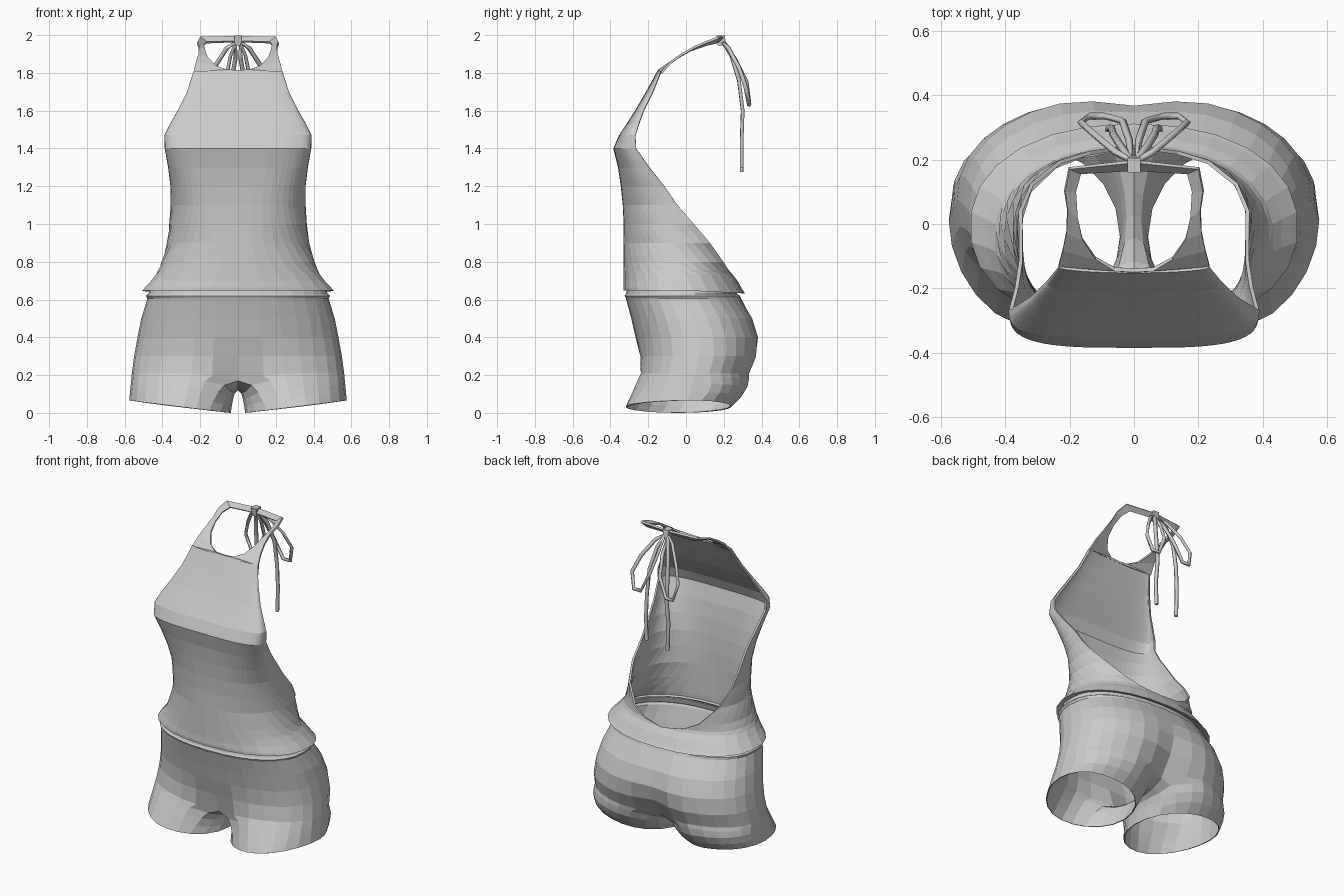
import bpy, math
from mathutils import Vector

if "Cube" in bpy.data.objects:
    bpy.data.objects.remove(bpy.data.objects["Cube"])

fabric = bpy.data.materials.new("light grey fabric")
fabric.diffuse_color = (0.6, 0.6, 0.6, 1)
fabric.use_nodes = True
fabric.node_tree.nodes["Principled BSDF"].inputs["Base Color"].default_value = fabric.diffuse_color


def add_mesh(name, verts, faces, thickness, mirror=False):
    me = bpy.data.meshes.new(name)
    me.from_pydata(verts, [], faces)
    me.materials.append(fabric)
    ob = bpy.data.objects.new(name, me)
    bpy.context.collection.objects.link(ob)
    if mirror:
        m = ob.modifiers.new("mirror", 'MIRROR')
        m.merge_threshold = 0.001
    else:
        w = ob.modifiers.new("weld", 'WELD')
        w.merge_threshold = 0.0005
    s = ob.modifiers.new("cloth thickness", 'SOLIDIFY')
    s.thickness = thickness
    s.offset = -1
    return ob


def oval(t, w, yf, yb, n):
    """Point on a squarish oval; t = 0 is the front, pi the back."""
    s, c = math.sin(t), math.cos(t)
    x = math.copysign(abs(s) ** (2 / n), s) * w
    y = (yf + yb) / 2 - math.copysign(abs(c) ** (2 / n), c) * (yb - yf) / 2
    return x, y


# Bodice: rows of (height, half width, front y, back y, wrap angle), open at the back
rows = [
    (0.665, 0.46, -0.31, 0.27, 180), (0.648, 0.51, -0.33, 0.312, 180),
    (0.665, 0.495, -0.332, 0.30, 180), (0.70, 0.462, -0.33, 0.272, 180),
    (0.735, 0.435, -0.33, 0.245, 180), (0.755, 0.423, -0.33, 0.238, 163),
    (0.80, 0.405, -0.33, 0.24, 147), (0.90, 0.378, -0.33, 0.25, 123),
    (1.00, 0.365, -0.33, 0.25, 102), (1.10, 0.358, -0.335, 0.245, 90),
    (1.20, 0.358, -0.345, 0.115, 90), (1.30, 0.37, -0.36, -0.03, 90),
    (1.40, 0.388, -0.385, -0.145, 90), (1.47, 0.39, -0.355, -0.18, 90),
    (1.53, 0.36, -0.315, -0.185, 90), (1.60, 0.32, -0.27, -0.18, 90),
    (1.70, 0.27, -0.212, -0.14, 90), (1.81, 0.235, -0.152, -0.115, 90)]
C = 26
verts, faces = [], []
for r, (z, w, yf, yb, a) in enumerate(rows):
    n = 2.2 + 1.2 * min(1, max(0, (z - 0.9) / 0.45))
    if z > 1.8:
        n = 2
    for c in range(C + 1):
        x, y = oval(math.radians(a) * (2 * c / C - 1), w, yf, yb, n)
        # the hem hangs a little lower at the back
        dz = -0.015 * max(0, y / 0.3) if z < 0.7 else 0
        verts.append((x, y, z + dz))
        if r and c:
            i = r * (C + 1) + c
            faces.append((i - C - 2, i - C - 1, i, i - 1))
add_mesh("halter_bodice", verts, faces, 0.012)

# Neck strap: ribbon between the neckline and the armhole edge
inner = [(0, -0.15, 1.815), (0.06, -0.147, 1.818), (0.12, -0.11, 1.84), (0.16, -0.05, 1.885),
         (0.175, 0.02, 1.925), (0.18, 0.10, 1.952), (0.165, 0.155, 1.965), (0, 0.165, 1.97)]
outer = [(0, -0.153, 1.805), (0.235, -0.133, 1.805), (0.222, -0.085, 1.86), (0.21, -0.03, 1.90),
         (0.205, 0.04, 1.94), (0.213, 0.10, 1.967), (0.20, 0.17, 1.992), (0, 0.19, 1.995)]
verts = inner + outer
k = len(inner)
faces = [(i, i + k, i + k + 1, i + 1) for i in range(k - 1)]
add_mesh("neck_strap", verts, faces, 0.012, mirror=True)

# Shorts: half pelvis rows of (height, half width, front y, back y, front dip, back dip)
pelvis = [
    (0.66, 0.465, -0.31, 0.26, 0, 0), (0.63, 0.475, -0.318, 0.27, 0, 0),
    (0.62, 0.488, -0.325, 0.285, 0, 0), (0.605, 0.48, -0.318, 0.292, 0, 0),
    (0.50, 0.512, -0.29, 0.362, 0, 0.015), (0.40, 0.532, -0.267, 0.398, 0, 0.03),
    (0.30, 0.55, -0.254, 0.395, 0.02, 0.06), (0.21, 0.562, -0.262, 0.358, 0.07, 0.11)]
M, K = 16, 5
verts, faces = [], []
for r, (z, w, yf, yb, df, db) in enumerate(pelvis):
    for c in range(M + 1):
        x, y = oval(math.pi * c / M, w, yf, yb, 2.3)
        dip = math.exp(-(x / 0.13) ** 2)
        y += dip * (df if c < M / 2 else -db)
        drop = 0.04 * dip if z < 0.25 else 0
        verts.append((0 if c in (0, M) else x, y, z - drop))
        if r and c:
            i = r * (M + 1) + c
            faces.append((i - M - 2, i - 1, i, i - M - 1))

# Crotch strip joins back centre to front centre and closes the leg ring
last = len(verts) - M - 1
ring = list(range(last, last + M + 1))
y0, y1 = verts[last][1], verts[last + M][1]
for j in range(1, K + 1):
    f = j / (K + 1)
    verts.append((0, y1 + (y0 - y1) * f, 0.17 - 0.05 * math.sin(math.pi * f) ** 0.6))
    ring.append(len(verts) - 1)

# Leg rings blend from the crotch ring to a sloping hem
N = M + 1 + K
start = [Vector(verts[i]) for i in ring]
hem = []
for i in range(N):
    deg = -35 + 250 * i / M if i <= M else 215 + 110 * (i - M) / (K + 1)
    p = math.radians(deg)
    x = 0.307 + 0.269 * math.sin(p)
    y = -0.04 - 0.28 * math.cos(p) + 0.05 * max(0, math.sin(p)) ** 2
    hem.append(Vector((x, y, 0.066 * (x - 0.038) / 0.538)))
for s in (0.15, 0.4, 0.7, 1.0):
    new = []
    for a, b in zip(start, hem):
        q = a.lerp(b, s)
        if b.x < 0.25:  # inner thigh turns down quickly
            q.x = a.x + (b.x - a.x) * s ** 0.4
        if b.y > 0.05:  # seat stays full above the hem
            q.y += 0.03 * math.sin(math.pi * s)
        verts.append(tuple(q))
        new.append(len(verts) - 1)
    for i in range(N):
        j = (i + 1) % N
        faces.append((ring[i], new[i], new[j], ring[j]))
    ring = new
add_mesh("shorts", verts, faces, 0.006, mirror=True)


# Bow: square cords for the loops and tails
def cord(name, pts, closed=False):
    cu = bpy.data.curves.new(name, 'CURVE')
    cu.dimensions = '3D'
    cu.bevel_depth = 0.012
    cu.bevel_resolution = 0
    cu.use_fill_caps = True
    sp = cu.splines.new('POLY')
    sp.points.add(len(pts) - 1)
    for p, q in zip(sp.points, pts):
        p.co = (*q, 1)
    sp.use_cyclic_u = closed
    cu.materials.append(fabric)
    bpy.context.collection.objects.link(bpy.data.objects.new(name, cu))


for side, label in ((-1, "left"), (1, "right")):
    loop = [(0.01, 0.195, 1.965), (0.06, 0.225, 1.93), (0.125, 0.28, 1.83), (0.165, 0.315, 1.73),
            (0.14, 0.335, 1.63), (0.09, 0.335, 1.63), (0.035, 0.32, 1.75), (0.015, 0.26, 1.87)]
    tail = [(0.01, 0.20, 1.96), (0.04, 0.24, 1.89), (0.065, 0.28, 1.76),
            (0.07, 0.30, 1.60), (0.08, 0.295, 1.45), (0.075, 0.295, 1.275 if side < 0 else 1.30)]
    cord(label + "_bow_loop", [(side * x, y, z) for x, y, z in loop], True)
    cord(label + "_bow_tail", [(side * x, y, z) for x, y, z in tail])

# Knot: small tapered block over the strap
box = [(x, y + d, z) for z, h, d in ((1.945, 0.016, 0.008), (1.999, 0.02, 0))
       for x, y in ((-h, 0.16), (h, 0.16), (h, 0.205), (-h, 0.205))]
quads = [(3, 2, 1, 0), (4, 5, 6, 7)] + [(i, (i + 1) % 4, (i + 1) % 4 + 4, i + 4) for i in range(4)]
add_mesh("bow_knot", box, quads, 0.002)
